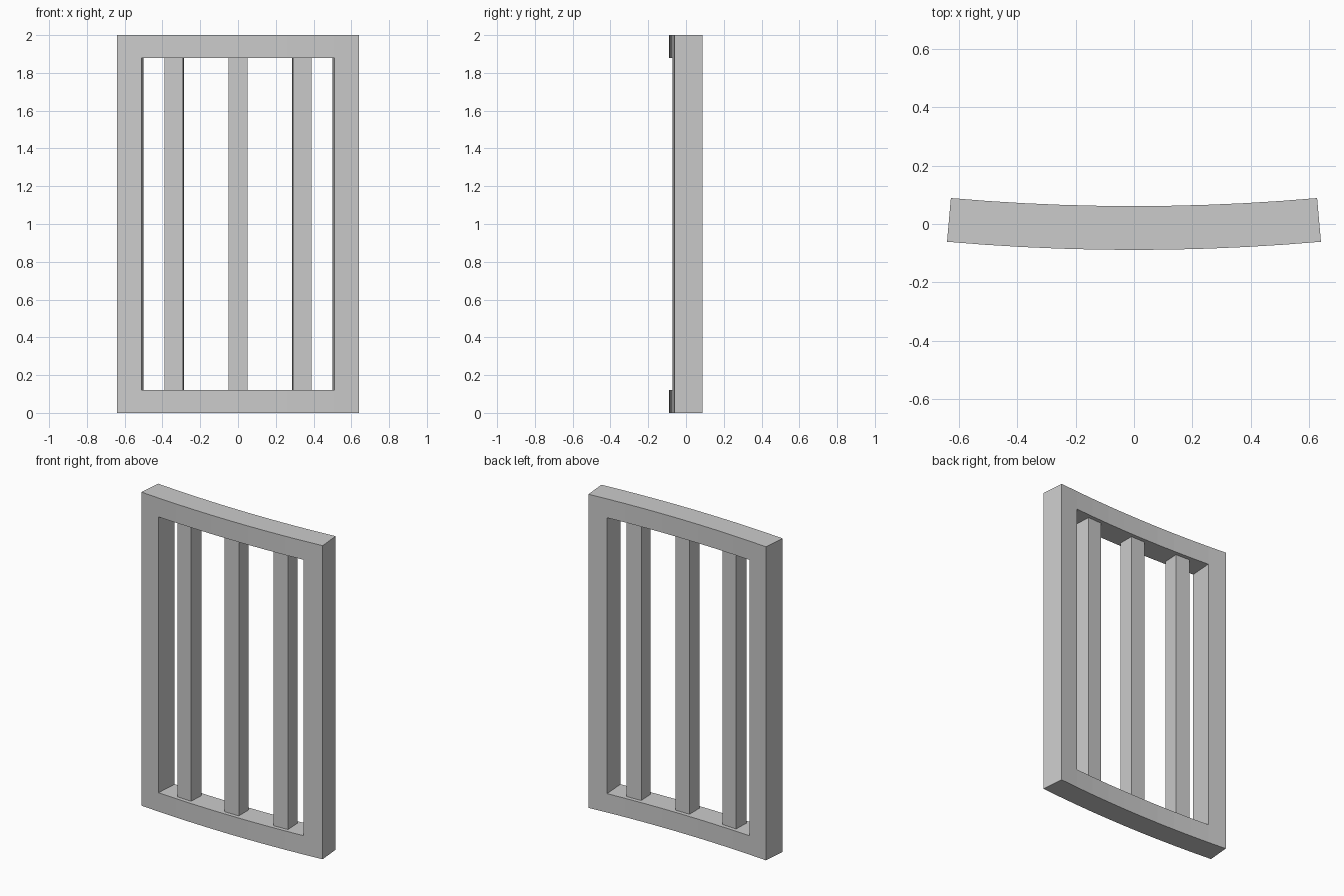
import bpy, bmesh, math
from mathutils import Matrix, Vector

if "Cube" in bpy.data.objects:
    bpy.data.objects.remove(bpy.data.objects["Cube"])

R_FRONT, DEPTH, HALF_DEG = 7.34, 0.15, 5
CY = R_FRONT - 0.0887          # centre of the curve, behind the frame
H, RAIL = 2.0, 0.12

grey = bpy.data.materials.new("plain_grey")
grey.diffuse_color = (0.6, 0.6, 0.6, 1)
grey.use_nodes = True
grey.node_tree.nodes["Principled BSDF"].inputs["Base Color"].default_value = grey.diffuse_color


def add_object(name, bm):
    bmesh.ops.recalc_face_normals(bm, faces=bm.faces)
    me = bpy.data.meshes.new(name)
    bm.to_mesh(me)
    bm.free()
    me.materials.append(grey)
    ob = bpy.data.objects.new(name, me)
    bpy.context.collection.objects.link(ob)
    return ob


def on_arc(radius, deg, z):
    a = math.radians(deg)
    return Vector((radius * math.sin(a), CY - radius * math.cos(a), z))


# Curved frame: front cells around the opening, extruded towards the curve centre
bm = bmesh.new()
levels = [0, RAIL, H - RAIL, H]
angles = range(-HALF_DEG, HALF_DEG + 1)
grid = [[bm.verts.new(on_arc(R_FRONT, a, z)) for z in levels] for a in angles]
last = len(grid) - 2
for i in range(last + 1):
    for j in range(3):
        if j == 1 and 0 < i < last:
            continue               # opening
        bm.faces.new((grid[i][j], grid[i + 1][j], grid[i + 1][j + 1], grid[i][j + 1]))
loose = [v for v in bm.verts if not v.link_faces]
bmesh.ops.delete(bm, geom=loose, context='VERTS')
ext = bmesh.ops.extrude_face_region(bm, geom=bm.faces[:], use_keep_orig=True)
for v in [g for g in ext["geom"] if isinstance(g, bmesh.types.BMVert)]:
    s = (R_FRONT - DEPTH) / R_FRONT
    v.co.x *= s
    v.co.y = CY + (v.co.y - CY) * s
add_object("curved_frame", bm)

# Three square upright bars, turned to follow the curve
for k, name in zip((-1, 0, 1), ("left_bar", "middle_bar", "right_bar")):
    deg = k * 8 / 3
    bm = bmesh.new()
    bmesh.ops.create_cube(bm, size=1, matrix=Matrix.Diagonal((0.1, 0.1, H - 2 * RAIL, 1)))
    ob = add_object(name, bm)
    ob.location = on_arc(R_FRONT - DEPTH / 2, deg, H / 2)
    ob.rotation_euler.z = math.radians(deg)
